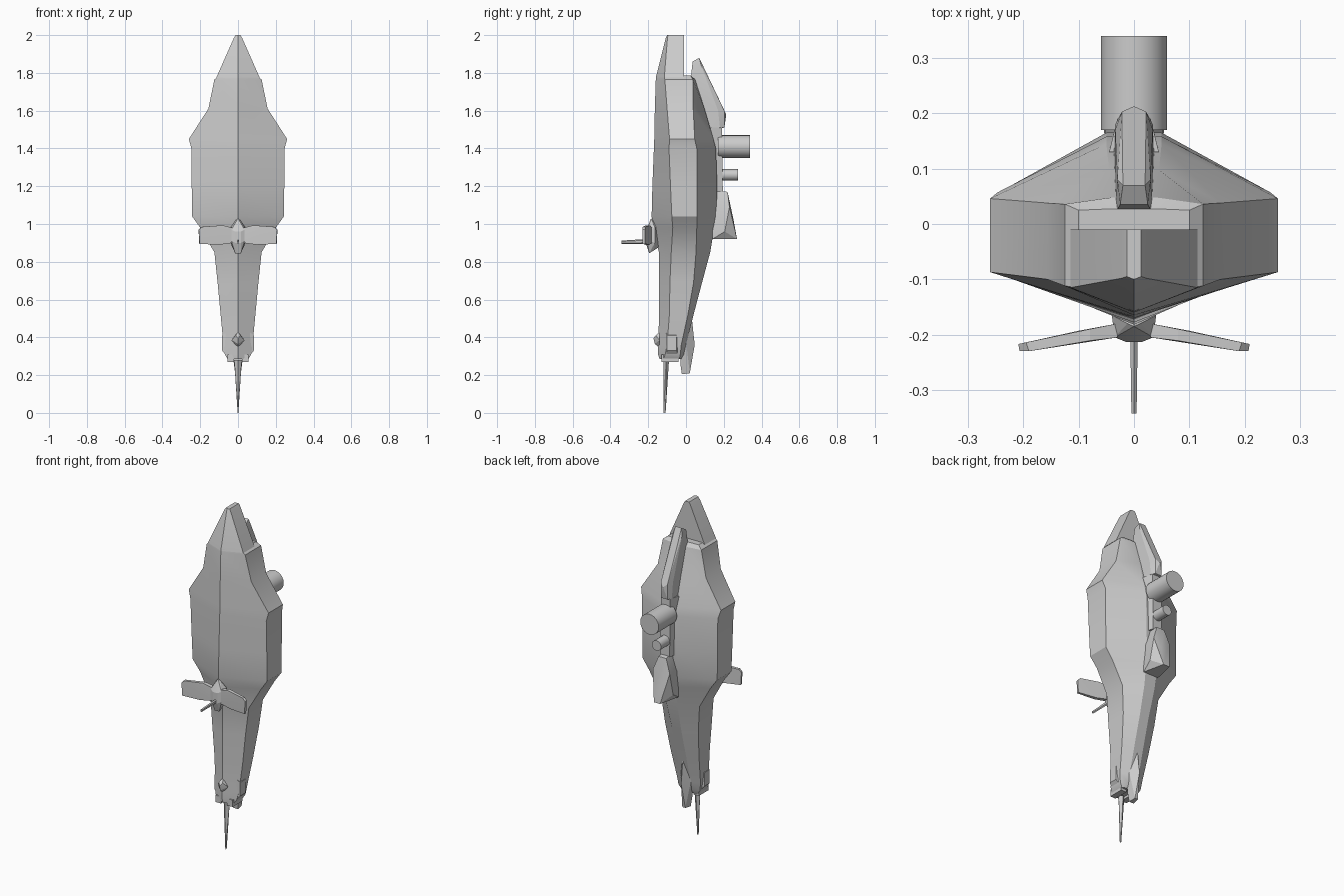
import bpy, bmesh, math
from mathutils import Matrix, Vector


def finish(name, bm, angle=25):
    bmesh.ops.recalc_face_normals(bm, faces=bm.faces[:])
    me = bpy.data.meshes.new(name)
    bm.to_mesh(me)
    bm.free()
    for p in me.polygons:
        p.use_smooth = True
    me.set_sharp_from_angle(angle=math.radians(angle))
    ob = bpy.data.objects.new(name, me)
    bpy.context.collection.objects.link(ob)
    return ob


def loft(name, sections):
    """Skin of symmetric rings: z, front keel y, side x, side front y, side back y, back x, back y"""
    bm = bmesh.new()
    rings = []
    for z, yf, x, ya, yb, xc, yc in sections:
        half = [(x, ya), (x, yb), (xc, yc)]
        ring = [(0, yf)] + half + [(-a, b) for a, b in reversed(half)]
        rings.append([bm.verts.new((a, b, z)) for a, b in ring])
    n = len(rings[0])
    for r, s in zip(rings, rings[1:]):
        for i in range(n):
            j = (i + 1) % n
            bm.faces.new((r[i], r[j], s[j], s[i]))
    bm.faces.new(rings[0])
    bm.faces.new(rings[-1])
    return finish(name, bm)


def faceted(name, pts, mirror=True):
    """Convex faceted block from a few corner points, mirrored across x"""
    bm = bmesh.new()
    pts = set(pts) | ({(-x, y, z) for x, y, z in pts} if mirror else set())
    for p in sorted(pts):
        bm.verts.new(p)
    bmesh.ops.convex_hull(bm, input=bm.verts[:])
    bmesh.ops.dissolve_limit(bm, angle_limit=0.02, verts=bm.verts[:], edges=bm.edges[:])
    return finish(name, bm, 15)


def rod(name, a, b, r1, r2, seg):
    a, b = Vector(a), Vector(b)
    d = b - a
    bm = bmesh.new()
    m = Matrix.Translation((a + b) / 2) @ d.to_track_quat('Z', 'Y').to_matrix().to_4x4()
    bmesh.ops.create_cone(bm, cap_ends=True, segments=seg, radius1=r1, radius2=r2,
                          depth=d.length, matrix=m)
    return finish(name, bm, 30)


# Main hull
loft("hull", [
    (1.785, -.158, .10, -.115, .025, .05, .027),
    (1.765, -.16, .125, -.112, .036, .04, .048),
    (1.61, -.165, .157, -.10, .038, .045, .098),
    (1.45, -.168, .26, -.087, .046, .05, .145),
    (1.40, -.17, .247, -.09, .057, .05, .158),
    (1.20, -.178, .245, -.082, .057, .05, .165),
    (1.04, -.182, .243, -.075, .057, .045, .16),
    (.98, -.175, .20, -.07, .057, .04, .15),
    (.85, -.143, .125, -.078, .053, .035, .128),
    (.69, -.142, .108, -.085, .04, .03, .085),
    (.52, -.142, .092, -.088, .01, .03, .04),
    (.36, -.148, .077, -.10, -.025, .03, .0),
    (.31, -.148, .07, -.11, -.03, .03, -.012),
    (.285, -.14, .055, -.12, -.035, .03, -.025)])

# Wedge-shaped nose above the step
loft("nose", [
    (2.0, -.10, .013, -.095, -.01, .010, -.01),
    (1.985, -.107, .022, -.098, -.01, .018, -.01),
    (1.775, -.16, .115, -.115, -.01, .09, -.01)])

# Dorsal fin and the narrower spine below it
faceted("dorsal_fin", [
    (.025, .035, 1.86), (.02, .07, 1.88), (.034, .02, 1.72), (.03, .08, 1.84),
    (.022, .203, 1.60), (.022, .203, 1.51), (.034, .17, 1.60), (.036, .13, 1.50),
    (0, .213, 1.58), (.034, .18, 1.51)])
faceted("dorsal_spine", [
    (.045, .13, 1.51), (.03, .19, 1.51), (.045, .13, 1.17), (.03, .195, 1.17)])

# Rear cylinders
rod("large_rear_drum", (0, .17, 1.41), (0, .34, 1.41), .06, .06, 24)
rod("small_rear_drum", (0, .17, 1.26), (0, .275, 1.26), .03, .03, 16)
for z, r in ((1.41, .035), (1.26, .025)):
    rod("drum_mount", (0, .15, z), (0, .205, z), r, r, 12)

# Tapered rear pod
faceted("rear_pod", [
    (.02, .15, 1.18), (.025, .22, 1.17), (.05, .14, 1.08), (.05, .14, .92),
    (.06, .205, .96), (.055, .23, 1.09), (.02, .27, .92), (.02, .25, 1.03)])

# Front cross-plane: hub, two blades, forward spike
faceted("front_hub", [
    (0, -.185, 1.03), (.012, -.18, 1.02), (.04, -.165, .98), (.04, -.165, .90),
    (.035, -.205, .97), (.035, -.205, .91), (.015, -.213, .96), (.015, -.213, .90),
    (.015, -.195, .845), (.015, -.17, .86), (0, -.14, 1.0), (0, -.14, .88)])
for s, side in ((1, "right"), (-1, "left")):
    faceted(side + "_front_blade", [(s * x, y, z) for x, y, z in (
        (.03, -.18, .98), (.03, -.205, .98), (.03, -.18, .90), (.03, -.205, .90),
        (.08, -.19, .993), (.08, -.211, .993), (.195, -.214, .985), (.19, -.23, .985),
        (.209, -.217, .97), (.207, -.23, .97), (.205, -.217, .895), (.203, -.23, .895),
        (.10, -.193, .89), (.10, -.213, .89))], mirror=False)
rod("front_spike", (0, -.20, .908), (0, -.342, .903), .013, .009, 6).scale.x = .6

# Keel fin behind the bottom of the hull
faceted("keel_fin", [
    (.004, .028, .53), (.035, .0, .38), (.03, -.025, .33), (0, .046, .36),
    (.01, .02, .21), (.015, -.022, .205), (.02, -.03, .26), (.01, -.02, .45)])

# Knob, side pods and end blocks at the lower tip
faceted("lower_knob", [
    (0, -.14, .43), (.034, -.14, .385), (0, -.172, .395), (0, -.165, .365),
    (0, -.14, .345), (.012, -.16, .41)])
for s, side in ((1, "right"), (-1, "left")):
    faceted(side + "_side_pod", [(s * x, y, z) for x, y, z in (
        (.06, -.108, .43), (.06, -.045, .43), (.084, -.10, .41), (.084, -.05, .41),
        (.084, -.10, .33), (.084, -.05, .33), (.06, -.108, .30), (.06, -.04, .30))], mirror=False)
    faceted(side + "_end_block", [(s * x, y, z) for x in (.02, .056)
                                  for y in (-.13, -.04) for z in (.27, .31)], mirror=False)

# Long flat antenna pointing down
faceted("tip_antenna", [
    (.02, -.105, .28), (0, -.09, .28), (0, -.12, .28), (.01, -.105, .22), (0, -.096, .22),
    (.002, -.108, 0), (0, -.118, 0)])
